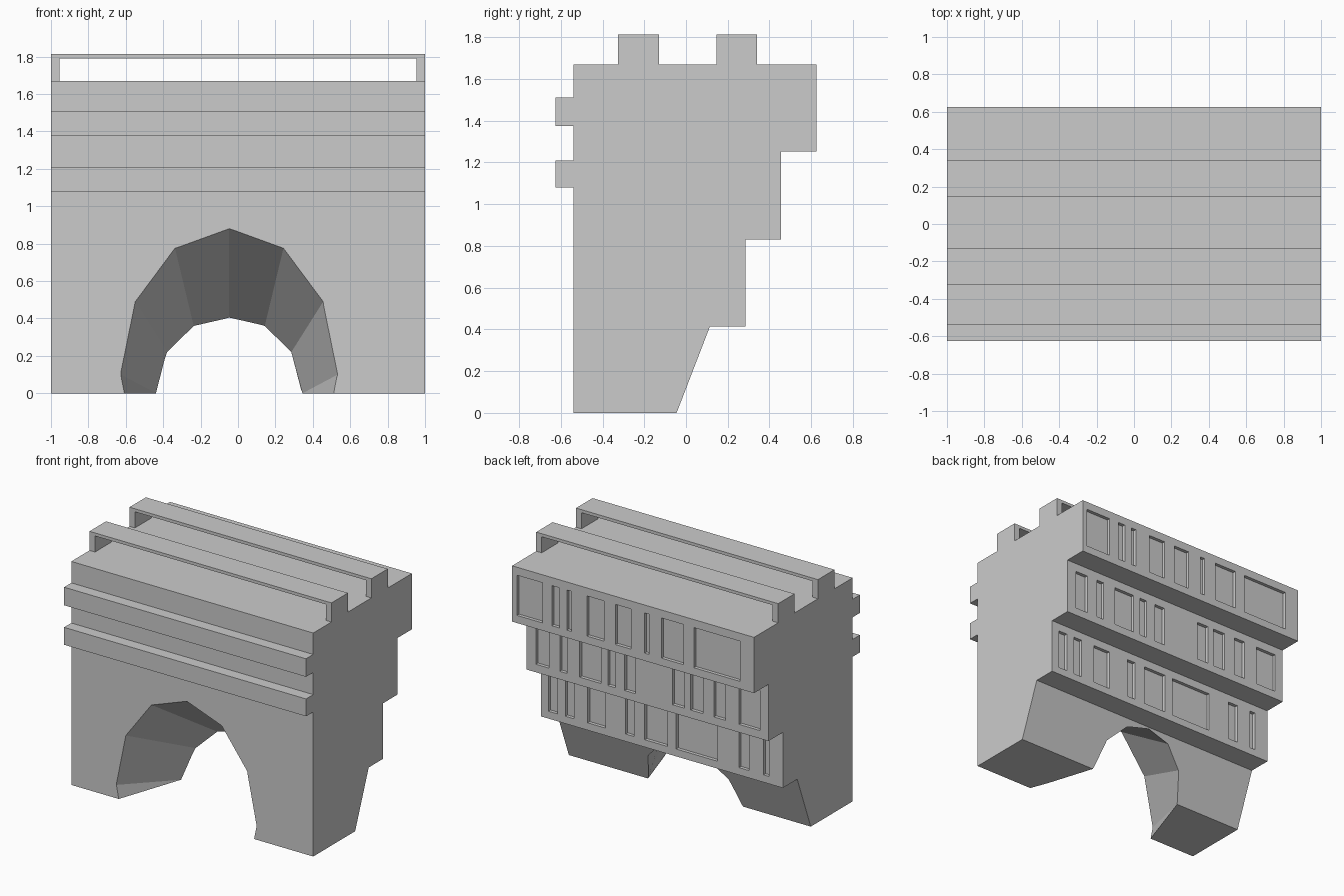
import bpy, bmesh, math
from mathutils import Vector

if "Cube" in bpy.data.objects:
    bpy.data.objects.remove(bpy.data.objects["Cube"])


def make_object(name, bm):
    bmesh.ops.recalc_face_normals(bm, faces=bm.faces)
    mesh = bpy.data.meshes.new(name)
    bm.to_mesh(mesh)
    bm.free()
    obj = bpy.data.objects.new(name, mesh)
    bpy.context.collection.objects.link(obj)
    return obj


def loft(name, ring_a, ring_b):
    """Closed solid between two matching rings of points."""
    bm = bmesh.new()
    a = [bm.verts.new(p) for p in ring_a]
    b = [bm.verts.new(p) for p in ring_b]
    bm.faces.new(a)
    bm.faces.new(b[::-1])
    n = len(a)
    for i in range(n):
        j = (i + 1) % n
        bm.faces.new((a[i], b[i], b[j], a[j]))
    return make_object(name, bm)


def add_box(bm, x0, x1, y0, y1, z0, z1):
    verts = bmesh.ops.create_cube(bm, size=1)["verts"]
    for v in verts:
        v.co = (x1 if v.co.x > 0 else x0, y1 if v.co.y > 0 else y0, z1 if v.co.z > 0 else z0)


def cut(target, cutter):
    mod = target.modifiers.new("cut", "BOOLEAN")
    mod.operation = "DIFFERENCE"
    mod.solver = "EXACT"
    mod.object = cutter
    bpy.context.view_layer.objects.active = target
    bpy.ops.object.modifier_apply(modifier=mod.name)
    bpy.data.objects.remove(cutter, do_unlink=True)


# Building body: side profile (y, z) with front ledges and stepped back
profile = [(-.54, 0), (-.045, 0), (.115, .415), (.285, .415), (.285, .83), (.455, .83),
           (.455, 1.253), (.625, 1.253), (.625, 1.67), (-.54, 1.67)]
for z0, z1 in ((1.375, 1.51), (1.08, 1.21)):
    profile += [(-.54, z1), (-.625, z1), (-.625, z0), (-.54, z0)]
body = loft("building_body", [(-1, y, z) for y, z in profile], [(1, y, z) for y, z in profile])

# Tapering archway: wide at the front, narrow on the sloped back
ARCH_X = -.047
half_front = [(.58 * math.sin(math.radians(a)), .10 + .78 * math.cos(math.radians(a)))
              for a in (0, 30, 60, 90, 120)]
half_back = [(0, .405), (.19, .36), (.332, .22), (.392, 0), (.36, -.2)]


def full_ring(half):
    return half + [(-x, z) for x, z in half[:0:-1]]


front = [Vector((ARCH_X + x, -.54, z)) for x, z in full_ring(half_front)]
back = [Vector((ARCH_X + x, -.045 + z * .16 / .415, z)) for x, z in full_ring(half_back)]
cut(body, loft("arch_cutter",
               [f.lerp(b, -.1) for f, b in zip(front, back)],
               [f.lerp(b, 1.1) for f, b in zip(front, back)]))

# Recessed windows on the three back storeys: (face y, top z, x spans)
storeys = [
    (.625, 1.67, [(.75, .96), (.61, .67), (.507, .548), (.24, .38), (.017, .147), (-.132, -.095),
                  (-.417, -.235), (-.882, -.503)]),
    (.455, 1.25, [(.815, .923), (.665, .725), (.385, .56), (.265, .328), (.1, .188), (-.305, -.208),
                  (-.46, -.357), (-.645, -.55), (-.93, -.757)]),
    (.285, .83, [(.863, .938), (.725, .798), (.468, .613), (.23, .30), (-.048, .142), (-.46, -.118),
                 (-.722, -.638), (-.885, -.84)]),
]
bm = bmesh.new()
for y, top, spans in storeys:
    for x0, x1 in spans:
        add_box(bm, x0, x1, y - .025, y + .05, top - .36, top - .06)
cut(body, make_object("window_cutter", bm))

# Two open roof rails: a thin slab carried on end posts
frame = [(-1, 1.66), (-.955, 1.66), (-.955, 1.79), (.955, 1.79), (.955, 1.66), (1, 1.66),
         (1, 1.813), (-1, 1.813)]
for name, y0, y1 in (("front_roof_rail", -.325, -.13), ("rear_roof_rail", .147, .34)):
    loft(name, [(x, y0, z) for x, z in frame], [(x, y1, z) for x, z in frame])
